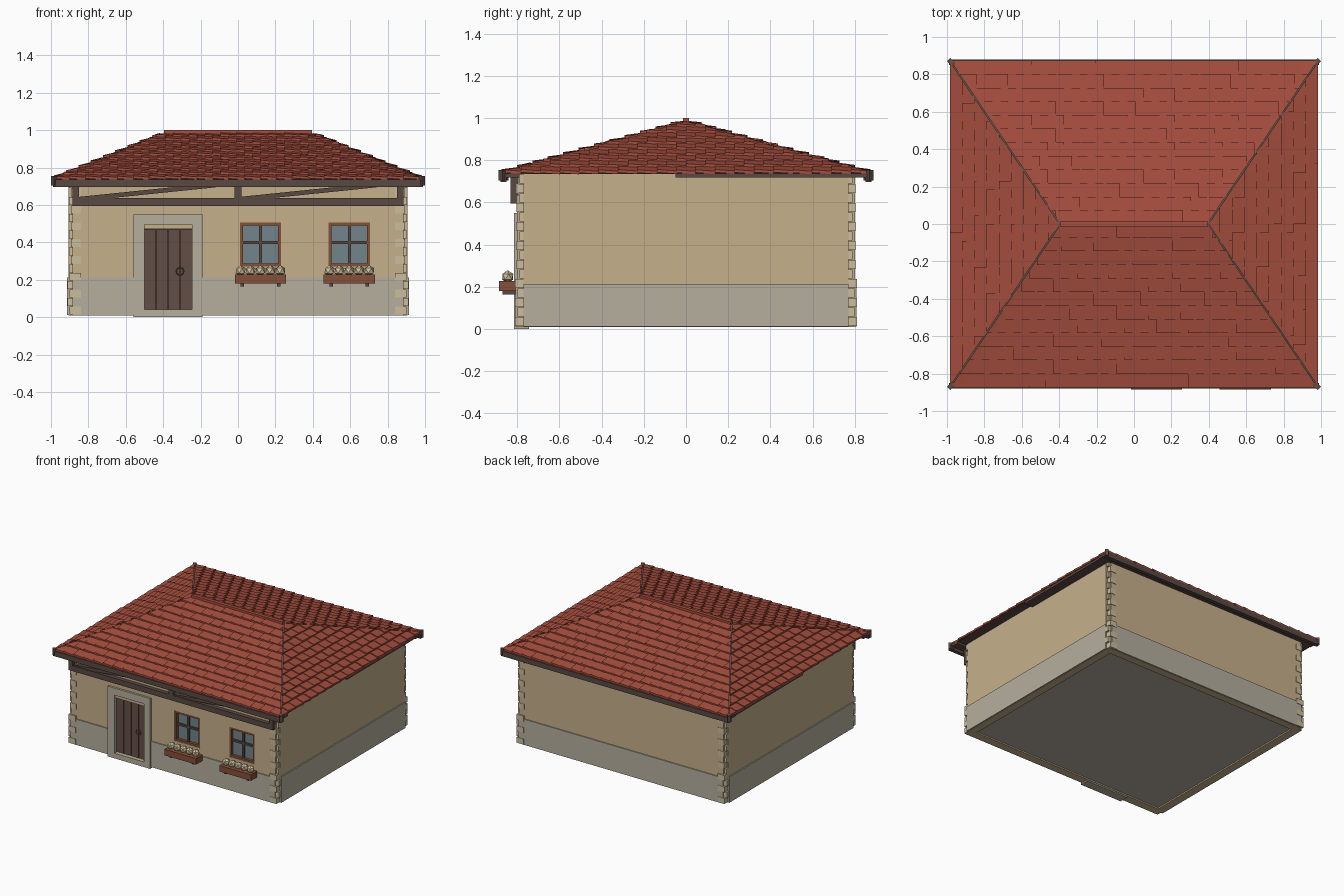
import bpy, bmesh, math, random
from mathutils import Matrix, Vector

random.seed(4)
cube = bpy.data.objects.get("Cube")
if cube:
    bpy.data.objects.remove(cube, do_unlink=True)


def material(name, hexa):
    rgb = [int(hexa[i:i + 2], 16) / 255 for i in (0, 2, 4)]
    col = [c / 12.92 if c < 0.04 else ((c + 0.055) / 1.055) ** 2.4 for c in rgb] + [1]
    m = bpy.data.materials.new(name)
    m.use_nodes = True
    m.diffuse_color = col
    m.node_tree.nodes["Principled BSDF"].inputs["Base Color"].default_value = col
    return m


PLASTER = material("tan plaster", "c6b08b")
STONE = material("grey stone", "b6af9f")
QUOIN = material("pale stone", "cbbd9c")
TILE = material("red tile", "a64e3e")
UNDER = material("grey underlay", "565850")
TIMBER = material("dark timber", "5a4942")
DOOR = material("door brown", "644f47")
FRAME = material("window and box brown", "855039")
GLASS = material("blue grey glass", "71858a")
FLOWER = material("cream flower", "d3c4a0")


def finish(name, bm, *mats):
    me = bpy.data.meshes.new(name)
    bm.to_mesh(me)
    bm.free()
    for m in mats:
        me.materials.append(m)
    ob = bpy.data.objects.new(name, me)
    bpy.context.collection.objects.link(ob)
    return ob


def add_box(bm, x, y, z, turn=None):
    mid = Vector([(a + b) / 2 for a, b in (x, y, z)])
    size = [b - a for a, b in (x, y, z)]
    mat = Matrix.Translation(mid) @ (turn or Matrix()) @ Matrix.Diagonal((*size, 1))
    bmesh.ops.create_cube(bm, size=1, matrix=mat)


def boxes(name, mat, *specs):
    bm = bmesh.new()
    for s in specs:
        add_box(bm, *s)
    return finish(name, bm, mat)


def mirrored(name, mat, x, y, z, axis):
    """One box and its reflection across the chosen axis."""
    flip = lambda r: (-r[1], -r[0])
    other = (flip(x), y, z) if axis == "x" else (x, flip(y), z)
    return boxes(name, mat, (x, y, z), other)


# Front wall with a door opening and two window openings
def pierced_wall(name, xs, zs, holes):
    bm = bmesh.new()
    for i in range(len(xs) - 1):
        for k in range(len(zs) - 1):
            if (i, k) in holes:
                continue
            corners = [(i, k), (i + 1, k), (i + 1, k + 1), (i, k + 1)]
            bm.faces.new([bm.verts.new((xs[a], -0.8, zs[b])) for a, b in corners])
    bmesh.ops.remove_doubles(bm, verts=bm.verts, dist=0.001)
    ext = bmesh.ops.extrude_face_region(bm, geom=bm.faces[:], use_keep_orig=True)
    moved = [v for v in ext["geom"] if isinstance(v, bmesh.types.BMVert)]
    bmesh.ops.translate(bm, verts=moved, vec=(0, 0.06, 0))
    bmesh.ops.recalc_face_normals(bm, faces=bm.faces)
    return finish(name, bm, PLASTER)


pierced_wall("front_wall", [-.885, -.5, -.245, .01, .23, .485, .705, .885],
             [.01, .04, .27, .495, .505, .74],
             {(1, 1), (1, 2), (3, 2), (3, 3), (5, 2), (5, 3)})
boxes("back_wall", PLASTER, ((-.885, .885), (.74, .8), (.01, .74)))
mirrored("side_walls", PLASTER, (.845, .905), (-.77, .77), (.01, .74), "x")
boxes("floor", STONE, ((-.85, .85), (-.745, .745), (.02, .04)))

# Stone base band
BAND = (.012, .213)
boxes("front_base", STONE, ((-.885, -.53), (-.808, -.79), BAND), ((-.22, .885), (-.808, -.79), BAND))
boxes("back_base", STONE, ((-.885, .885), (.79, .808), BAND))
mirrored("side_bases", STONE, (.89, .914), (-.77, .77), BAND, "x")

# Corner stones alternate in reach
bm = bmesh.new()
for sx in (-1, 1):
    for sy in (-1, 1):
        for i in range(16):
            z = .015 + i * .045
            low = .008 if z < .2 else 0
            ex, ey = (.904, .79) if i % 2 else (.893, .803)
            xr = sorted((sx * .84, sx * (ex + low)))
            yr = sorted((sy * .73, sy * (ey + low)))
            add_box(bm, xr, yr, (z, z + .042))
finish("corner_stones", bm, QUOIN)

# Door surround, lintel, planks and ring
DY = (-.816, -.745)
boxes("door_surround", STONE, ((-.56, -.5), DY, (0, .55)), ((-.245, -.19), DY, (0, .55)),
      ((-.5, -.245), DY, (.495, .55)), ((-.5, -.245), DY, (0, .04)))
boxes("door_lintel", PLASTER, ((-.5, -.245), (-.805, -.75), (.47, .495)))
boxes("door_backing", TIMBER, ((-.5, -.245), (-.775, -.75), (.04, .47)))
boxes("door_planks", DOOR, *[((-.5 + i * .064, -.5 + i * .064 + .061), (-.787, -.774), (.042, .469))
                             for i in range(4)])
bpy.ops.mesh.primitive_torus_add(major_radius=.02, minor_radius=.003, major_segments=16, minor_segments=6,
                                 location=(-.31, -.79, .245), rotation=(math.pi / 2, 0, 0))
ring = bpy.context.object
ring.name = "door_ring"
ring.data.materials.append(TIMBER)

# Windows with planted boxes
for side, cx in (("right", .12), ("left", .595)):
    l, r, b, t, w = cx - .11, cx + .11, .27, .505, .016
    fy = (-.797, -.765)
    boxes(side + "_window_glass", GLASS, ((l, r), (-.775, -.765), (b, t)))
    boxes(side + "_window_frame", FRAME, ((l, l + w), fy, (b, t)), ((r - w, r), fy, (b, t)),
          ((l, r), fy, (b, b + w)), ((l, r), fy, (t - w, t)))
    boxes(side + "_window_bars", TIMBER, ((cx - .008, cx + .008), (-.79, -.765), (b, t)),
          ((l + w, r - w), (-.79, -.765), (.392, .407)))
    boxes(side + "_flower_box", FRAME, ((cx - .137, cx + .137), (-.886, -.808), (.18, .227)))
    boxes(side + "_box_feet", TIMBER, *[((cx + d - .009, cx + d + .009), (-.87, -.8), (.165, .18))
                                        for d in (-.097, .097)])
    bm = bmesh.new()
    for i in range(5):
        turn = Matrix.Translation((cx + (i - 2) * .053, -.845, .248)) @ Matrix.Rotation(i * 1.3, 4, "Z")
        bmesh.ops.create_icosphere(bm, subdivisions=1, radius=.03, matrix=turn)
    finish(side + "_flowers", bm, FLOWER)

# Timber truss on the front
TY = (-.832, -.795)
truss = [((-.885, .885), TY, (.595, .637))]
truss += [((x - .018, x + .018), TY, (.63, .72)) for x in (-.868, 0, .868)]
for x0 in (-.86, .0):
    length, angle = .74, math.atan2(.075, .73)
    mid = x0 + .37
    truss.append(((mid - length / 2, mid + length / 2), (-.826, -.798), (.656, .68),
                  Matrix.Rotation(-angle, 4, "Y")))
boxes("front_truss", TIMBER, *truss)

# Eaves boards, soffits and corner end pieces
mirrored("eaves_boards", TIMBER, (-.988, .988), (-.88, -.85), (.697, .737), "y")
mirrored("eaves_soffits", TIMBER, (-.985, .985), (-.86, -.79), (.718, .737), "y")
mirrored("side_soffits", TIMBER, (.9, .98), (-.05, .8), (.719, .737), "x")
ends = []
for sx in (-1, 1):
    for sy in (-1, 1):
        x, y = sx * .977, sy * .865
        ends.append(((x - .02, x + .02), (y - .012, y + .012), (.705, .755),
                     Matrix.Rotation(sx * sy * math.pi / 4, 4, "Z")))
boxes("eaves_ends", TIMBER, *ends)

# Hipped underlay, timber below
EX, EY, RX, ZE, RISE = .98, .868, .395, .735, .243
bm = bmesh.new()
e = [bm.verts.new((x, y, ZE)) for x, y in ((-EX, -EY), (EX, -EY), (EX, EY), (-EX, EY))]
p, q = [bm.verts.new((x, 0, ZE + RISE)) for x in (-RX, RX)]
for f in ((e[0], e[1], q, p), (e[1], e[2], q), (e[2], e[3], p, q), (e[3], e[0], p)):
    bm.faces.new(f)
bm.faces.new(e[::-1]).material_index = 1
finish("roof_underlay", bm, UNDER, TIMBER)


# Overlapping tiles laid in rows, trimmed along the hips
def tiled_slope(name, half_eave, half_ridge, run, rows, tile_w, turn, offset):
    bm = bmesh.new()
    count = int(2 * half_eave / tile_w) + 2
    for r in range(rows):
        t0, t1 = r / rows, min((r + 1.2) / rows, 1)
        for c in range(count):
            u0 = -half_eave - (r % 2) * tile_w / 2 + c * tile_w
            jitter = random.uniform(-.002, .002)
            quad = []
            for u, t, h in ((u0, t0, .021), (u0 + tile_w, t0, .014),
                            (u0 + tile_w, t1, .003), (u0, t1, .008)):
                quad.append((u, -run + t * run, ZE + t * RISE + h + jitter))
            top = [bm.verts.new(v) for v in quad]
            low = [bm.verts.new((x, y, z - .014)) for x, y, z in quad]
            bm.faces.new(top)
            bm.faces.new(low[::-1])
            for i in range(4):
                j = (i + 1) % 4
                bm.faces.new((top[j], top[i], low[i], low[j]))
    for s in (-1, 1):
        normal = Vector((s * run, half_eave - half_ridge, 0)).normalized()
        start = Vector((s * half_ridge, 0, 0)) - normal * .003
        bmesh.ops.bisect_plane(bm, geom=bm.verts[:] + bm.edges[:] + bm.faces[:], plane_co=start,
                               plane_no=normal, clear_outer=True)
    bm.transform(Matrix.Rotation(turn, 4, "Z") @ Matrix.Translation((0, -offset, 0)))
    return finish(name, bm, TILE)


for name, turn in (("front", 0), ("back", math.pi)):
    tiled_slope(name + "_roof_tiles", EX + .005, RX, EY + .006, 12, .085, turn, 0)
for name, turn in (("left", math.pi / 2), ("right", -math.pi / 2)):
    tiled_slope(name + "_roof_tiles", EY + .006, 0, EX + .005 - RX, 9, .092, turn, RX)
boxes("ridge_cap", TILE, ((-.395, .395), (-.014, .014), (.965, 1.0)))
